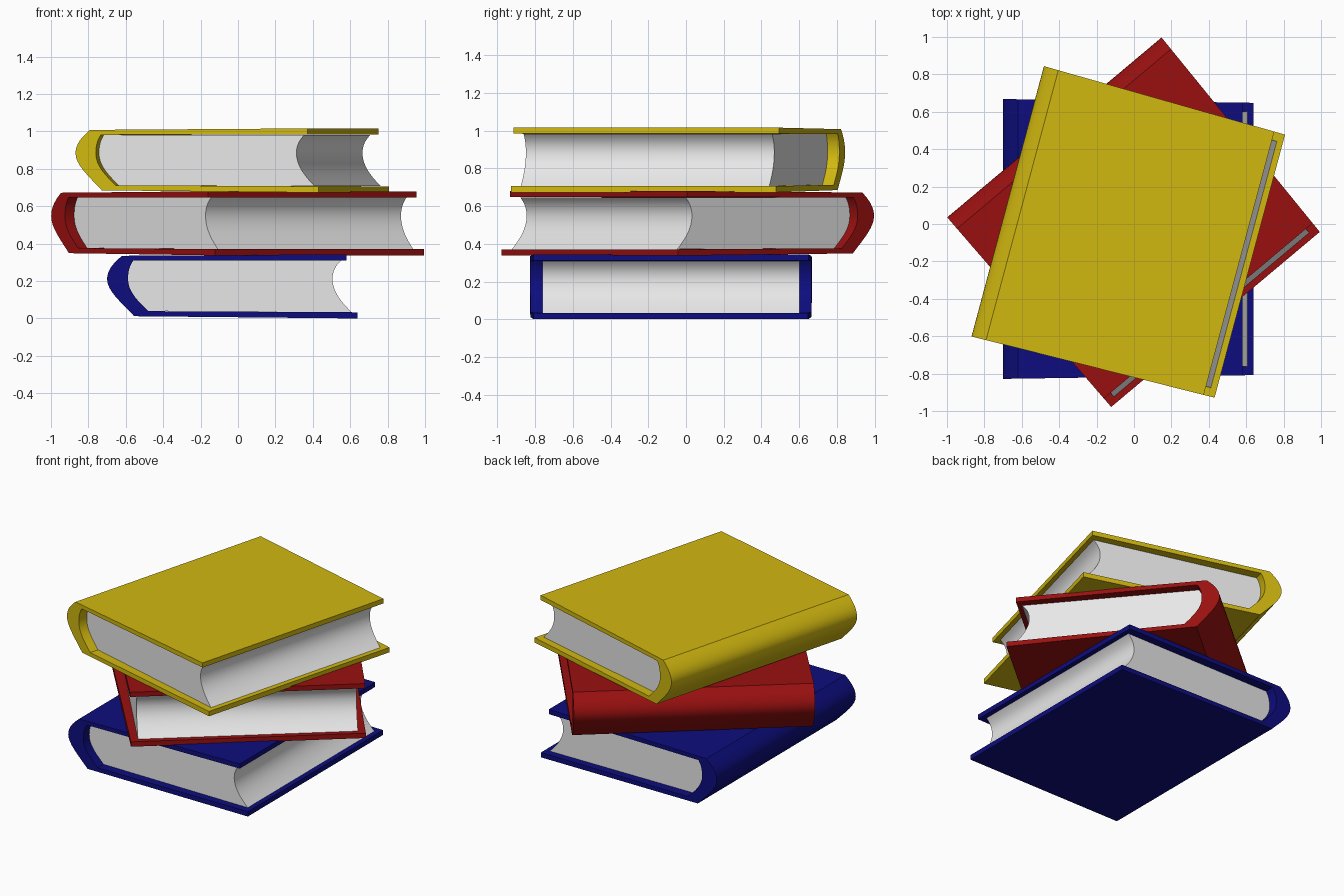
import bpy, bmesh, math
from mathutils import Vector
from mathutils.geometry import interpolate_bezier

cube = bpy.data.objects.get("Cube")
if cube:
    bpy.data.objects.remove(cube, do_unlink=True)


def material(name, rgb):
    mat = bpy.data.materials.new(name)
    mat.use_nodes = True
    mat.diffuse_color = (*rgb, 1)
    mat.node_tree.nodes["Principled BSDF"].inputs["Base Color"].default_value = (*rgb, 1)
    return mat


def curve(*segments, steps=9):
    """Chain of Bezier segments in the (x, z) plane."""
    points = []
    for segment in segments:
        a, b, c, d = [Vector((x, 0, z)) for x, z in segment]
        part = interpolate_bezier(a, b, c, d, steps)
        points += part[1:] if points else part
    return points


def slab(name, rail_a, rail_b, depth, mat):
    """Solid between two matching rails, extended along y by depth(x) each way."""
    bm = bmesh.new()
    rings = []
    for side in (-1, 1):
        rings.append([[bm.verts.new((p.x, side * depth(p.x), p.z)) for p in rail]
                      for rail in (rail_a, rail_b)])
    for a, b in rings:
        for i in range(len(a) - 1):
            bm.faces.new((a[i], a[i + 1], b[i + 1], b[i]))
    front, back = [a + b[::-1] for a, b in rings]
    for i in range(len(front)):
        j = (i + 1) % len(front)
        bm.faces.new((front[i], front[j], back[j], back[i]))
    bmesh.ops.recalc_face_normals(bm, faces=bm.faces)
    mesh = bpy.data.meshes.new(name)
    bm.to_mesh(mesh)
    bm.free()
    mesh.materials.append(mat)
    obj = bpy.data.objects.new(name, mesh)
    bpy.context.collection.objects.link(obj)
    bpy.ops.object.select_all(action='DESELECT')
    obj.select_set(True)
    bpy.context.view_layer.objects.active = obj
    bpy.ops.object.shade_smooth_by_angle(angle=math.radians(28))
    return obj


# Profiles run from top to bottom; the spine bulges to -x
spine_outer = curve(
    ((-0.59, 0.335), (-0.635, 0.297), (-0.67, 0.26), (-0.67, 0.21)),
    ((-0.67, 0.21), (-0.67, 0.15), (-0.60, 0.09), (-0.525, 0.012)))
spine_inner = curve(
    ((-0.53, 0.309), (-0.55, 0.28), (-0.558, 0.25), (-0.558, 0.21)),
    ((-0.558, 0.21), (-0.558, 0.14), (-0.50, 0.09), (-0.45, 0.039)))
fore_edge = curve(
    ((0.58, 0.309), (0.55, 0.28), (0.535, 0.25), (0.535, 0.21)),
    ((0.535, 0.21), (0.535, 0.14), (0.59, 0.08), (0.637, 0.034)))


def corner(x, z):
    return [Vector((x, 0, z))]


cover_outer = corner(0.61, 0.343) + spine_outer + corner(0.67, 0)
cover_inner = corner(0.61, 0.311) + spine_inner + corner(0.67, 0.033)


def cover_depth(x):
    return 0.738 - 0.015 * x


def page_depth(x):
    return 0.682


paper = material("paper", (0.8, 0.8, 0.8))
# Name, colour, centre and turn of each book, bottom to top
books = [
    ("bottom", "blue", (0.004, 0.004, 0.21), (-0.03, -0.08, 0), 0),
    ("middle", "red", (0.32, 0.005, 0.005), (0.005, 0.003, 0.337), -50),
    ("top", "yellow", (0.64, 0.48, 0.005), (-0.028, -0.052, 0.673), -15),
]
for level, colour, rgb, place, turn in books:
    cloth = material(colour + " cover", rgb)
    for obj in (slab(level + "_book_cover", cover_outer, cover_inner, cover_depth, cloth),
                slab(level + "_book_pages", spine_inner, fore_edge, page_depth, paper)):
        obj.location = place
        obj.rotation_euler.z = math.radians(turn)
